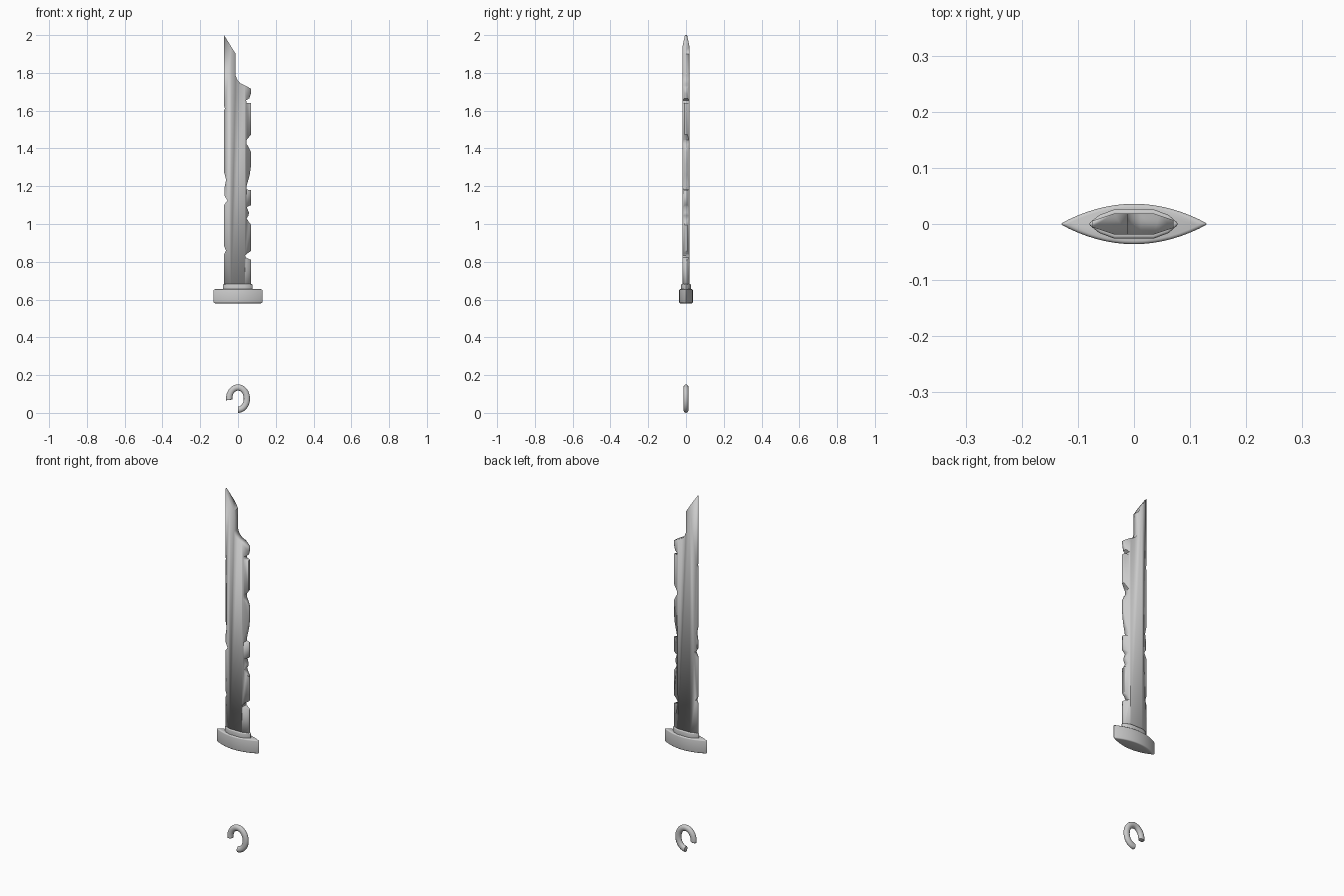
import bpy, bmesh
from math import sin, cos, pi, radians

if "Cube" in bpy.data.objects:
    bpy.data.objects.remove(bpy.data.objects["Cube"])


def finish(name, bm, angle=30, bevel=0):
    bmesh.ops.recalc_face_normals(bm, faces=bm.faces)
    me = bpy.data.meshes.new(name)
    bm.to_mesh(me)
    bm.free()
    ob = bpy.data.objects.new(name, me)
    bpy.context.collection.objects.link(ob)
    bpy.ops.object.select_all(action='DESELECT')
    bpy.context.view_layer.objects.active = ob
    ob.select_set(True)
    if bevel:
        m = ob.modifiers.new("soft_edges", 'BEVEL')
        m.width = bevel
        m.segments = 3
        m.limit_method = 'ANGLE'
        m.angle_limit = radians(40)
        bpy.ops.object.modifier_apply(modifier=m.name)
    bpy.ops.object.shade_smooth_by_angle(angle=radians(angle))
    return ob


def prism(points, direction):
    bm = bmesh.new()
    face = bm.faces.new([bm.verts.new(p) for p in points])
    ext = bmesh.ops.extrude_face_region(bm, geom=[face])
    bmesh.ops.translate(bm, vec=direction,
                        verts=[v for v in ext["geom"] if isinstance(v, bmesh.types.BMVert)])
    return bm


def lens(half_x, half_y, z, n=16):
    # Pointed oval made from two mirrored parabolic arcs
    xs = [-half_x + 2 * half_x * i / n for i in range(n + 1)]
    arc = [(x, half_y * (1 - (x / half_x) ** 2), z) for x in xs]
    return arc + [(x, -y, z) for x, y, z in arc[-2:0:-1]]


# Blade: faceted cross-section trimmed by the chipped silhouette
section = [(-.088, -.001), (-.036, -.0185), (.036, -.0185), (.088, -.001),
           (.088, .001), (.036, .0185), (-.036, .0185), (-.088, .001)]
blade = finish("blade", prism([(x, y, .63) for x, y in section], (0, 0, 1.5)))

right_edge = [(-.074, 2.0), (-.012, 1.9), (-.012, 1.785), (-.005, 1.765), (.012, 1.745),
              (.045, 1.73), (.07, 1.715), (.068, 1.69), (.06, 1.665), (.043, 1.655), (.045, 1.642),
              (.07, 1.64), (.07, 1.475), (.046, 1.445), (.044, 1.425), (.055, 1.41), (.07, 1.38),
              (.07, 1.315), (.062, 1.26), (.045, 1.20), (.046, 1.182), (.07, 1.18),
              (.07, 1.10), (.046, 1.09), (.058, 1.06), (.056, 1.045), (.046, 1.03), (.058, 1.01),
              (.07, .995), (.07, .858), (.05, .845), (.038, .833), (.04, .823), (.07, .81),
              (.07, .65)]
left_edge = [(-.074, .65), (-.074, .84), (-.064, .86), (-.074, .885), (-.074, 1.10),
             (-.056, 1.125), (-.072, 1.15), (-.072, 1.19), (-.063, 1.235), (-.074, 1.275),
             (-.074, 1.60), (-.069, 1.612), (-.074, 1.625)]
trim = finish("trim_shape", prism([(x, -.1, z) for x, z in right_edge + left_edge], (0, .2, 0)))
bpy.context.view_layer.objects.active = blade
cut = blade.modifiers.new("chips", 'BOOLEAN')
cut.operation = 'INTERSECT'
cut.solver = 'EXACT'
cut.object = trim
bpy.ops.object.modifier_apply(modifier=cut.name)
bpy.data.objects.remove(trim)

# Collar around the blade base
collar = [(-.082, 0), (-.062, -.016), (-.035, -.026), (.035, -.026), (.062, -.016), (.08, 0),
          (.062, .016), (.035, .026), (-.035, .026), (-.062, .016)]
finish("collar", prism([(x, y, .64) for x, y in collar], (0, 0, .042)), 40, .005)

# Guard
finish("guard", prism(lens(.132, .036, .58), (0, 0, .075)), 40, .006)

# Broken pommel ring: swept tube with its lower left quarter missing
bm = bmesh.new()
rings, sides, steps = [], 14, 32
for i in range(steps + 1):
    a = radians(-90 + 277 * i / steps)
    ring = []
    for j in range(sides):
        b = 2 * pi * j / sides
        r = .0165 * cos(b)
        ring.append(bm.verts.new(((.047 + r) * cos(a), .0135 * sin(b),
                                  .0755 + (.059 + r) * sin(a))))
    rings.append(ring)
for p, q in zip(rings, rings[1:]):
    for j in range(sides):
        k = (j + 1) % sides
        bm.faces.new((p[j], p[k], q[k], q[j]))
bm.faces.new(rings[0])
bm.faces.new(rings[-1])
finish("pommel_ring", bm, 40, .002)
